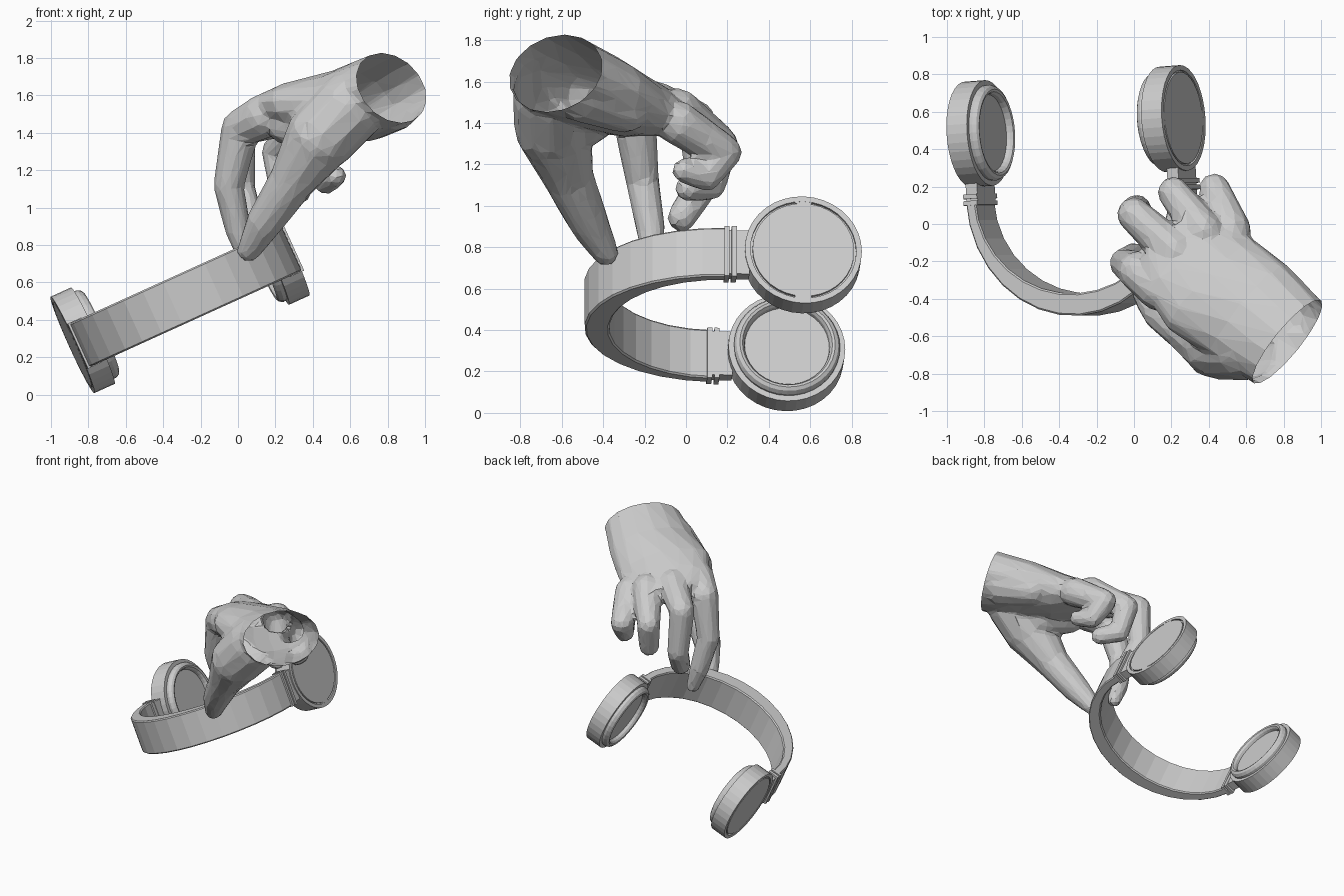
import bpy, bmesh
from math import sin, cos, pi
from mathutils import Vector, Matrix

if "Cube" in bpy.data.objects:
    bpy.data.objects.remove(bpy.data.objects["Cube"], do_unlink=True)

grey = bpy.data.materials.new("plain_grey")
grey.use_nodes = True
grey.diffuse_color = (0.6, 0.6, 0.6, 1)
grey.node_tree.nodes["Principled BSDF"].inputs["Base Color"].default_value = (0.6, 0.6, 0.6, 1)

# Tilted frame of the headphones: across, towards the cups, band width
across = Vector((0.908, 0.07, 0.412)).normalized()
width = across.cross(Vector((0, 1, 0))).normalized()
along = width.cross(across)
frame = Matrix((across, along, width)).transposed().to_4x4()
frame.translation = (-0.31, 0.523, 0.527)
CUP = 0.573
DROP = -0.018


def finish(name, bm, matrix=None):
    bmesh.ops.recalc_face_normals(bm, faces=bm.faces)
    mesh = bpy.data.meshes.new(name)
    bm.to_mesh(mesh)
    bm.free()
    mesh.materials.append(grey)
    obj = bpy.data.objects.new(name, mesh)
    bpy.context.collection.objects.link(obj)
    if matrix:
        obj.matrix_world = matrix
    return obj


def bridge(bm, rings):
    """Join equal point rings into a capped solid."""
    loops = [[bm.verts.new(p) for p in ring] for ring in rings]
    n = len(loops[0])
    for a, b in zip(loops, loops[1:]):
        for i in range(n):
            j = (i + 1) % n
            bm.faces.new((a[i], a[j], b[j], b[i]))
    bm.faces.new(loops[0])
    bm.faces.new(loops[-1])


def box(name, centre, size):
    bm = bmesh.new()
    bmesh.ops.create_cube(bm, size=1, matrix=Matrix.Translation(centre) @ Matrix.Diagonal((*size, 1)))
    return finish(name, bm, frame)


# Headband: half ellipse, thicker in the middle
bm = bmesh.new()
rings = []
STEPS = 16
low, high = DROP - 0.128, DROP + 0.128
for i in range(STEPS + 1):
    t = pi * i / STEPS
    outer = (0.626 * cos(t), -0.36 - 0.655 * sin(t))
    inner = (0.57 * cos(t), -0.36 - 0.535 * sin(t))
    rings.append([(*outer, low), (*outer, high), (*inner, high), (*inner, low)])
bridge(bm, rings)
band = finish("headband", bm, frame)
edge = band.modifiers.new("edge", "BEVEL")
edge.width = 0.008
edge.limit_method = "ANGLE"
edge.angle_limit = 0.8

# Ear cups: turned profile of (outward offset, radius), cushion first
cup_profile = [(-0.07, 0.205), (-0.09, 0.208), (-0.105, 0.218), (-0.109, 0.231),
               (-0.1, 0.247), (-0.08, 0.257), (-0.06, 0.255), (-0.06, 0.283),
               (0.06, 0.283), (0.06, 0.256), (0.045, 0.256), (0.045, 0.246), (0.06, 0.246)]
SIDES = 36
for side, label in ((1, "left"), (-1, "right")):
    bm = bmesh.new()
    bridge(bm, [[(side * (CUP + d), r * cos(2 * pi * k / SIDES), r * sin(2 * pi * k / SIDES))
                 for k in range(SIDES)] for d, r in cup_profile])
    finish(label + "_ear_cup", bm, frame)
    for end in (1, -1):
        box(label + "_groove_bridge", (side * (CUP + 0.0525), 0, end * 0.251), (0.014, 0.08, 0.014))
    # Hinge between band and cup, ending inside the cup wall
    box(label + "_hinge_neck", (side * 0.592, -0.315, DROP), (0.066, 0.11, 0.23))
    for v in (-0.37, -0.335):
        box(label + "_hinge_collar", (side * 0.596, v, DROP), (0.08, 0.024, 0.264))

# Hand: palm loft and tapered finger segments, fused into one faceted skin
arm = Vector((0.726, -0.59, 0.345)).normalized()
bm = bmesh.new()
palm = [((1.0, -0.78, 1.725), (0.63, 0.77, 0), 0.28, 0.2),
        ((0.82, -0.63, 1.64), (0.63, 0.77, 0), 0.285, 0.2),
        ((0.62, -0.47, 1.56), (0.63, 0.77, -0.05), 0.32, 0.19),
        ((0.42, -0.33, 1.505), (0.7, 0.68, -0.2), 0.34, 0.17),
        ((0.3, -0.19, 1.475), (0.75, 0.62, -0.25), 0.31, 0.128),
        ((0.21, -0.05, 1.445), (0.75, 0.62, -0.25), 0.24, 0.088)]
rings = []
for centre, lateral, a, b in palm:
    lat = Vector(lateral).normalized()
    up = arm.cross(lat).normalized()
    rings.append([Vector(centre) + lat * a * cos(k * pi / 8) + up * b * sin(k * pi / 8)
                  for k in range(16)])
bridge(bm, rings)

digits = {
    "thumb": [(0.6, -0.645, 1.545, 0.195), (0.44, -0.64, 1.375, 0.19), (0.28, -0.565, 1.13, 0.122),
              (0.14, -0.47, 0.92, 0.098), (0.06, -0.39, 0.775, 0.066)],
    "thumb_web": [(0.45, -0.5, 1.42, 0.14), (0.27, -0.42, 1.44, 0.11)],
    "palm_heel": [(0.82, -0.5, 1.56, 0.16), (0.7, -0.3, 1.47, 0.12)],
    "index": [(0.14, -0.35, 1.49, 0.12), (0.015, -0.25, 1.425, 0.105), (-0.05, -0.21, 1.12, 0.082),
              (0.0, -0.17, 0.88, 0.07), (0.05, -0.16, 0.73, 0.05)],
    "middle": [(0.22, -0.15, 1.49, 0.115), (0.0, 0.05, 1.42, 0.092), (0.015, 0.08, 1.1, 0.078),
               (0.06, -0.02, 0.945, 0.072)],
    "ring": [(0.37, -0.04, 1.46, 0.11), (0.21, 0.17, 1.3, 0.085), (0.24, 0.12, 1.1, 0.073),
             (0.33, 0.01, 1.085, 0.065)],
    "little": [(0.52, -0.04, 1.4, 0.11), (0.43, 0.185, 1.26, 0.086), (0.47, 0.1, 1.14, 0.07),
               (0.52, -0.01, 1.17, 0.06)]}
for joints in digits.values():
    for x, y, z, r in joints:
        bmesh.ops.create_icosphere(bm, subdivisions=2, radius=r, matrix=Matrix.Translation((x, y, z)))
    for p, q in zip(joints, joints[1:]):
        a, b = Vector(p[:3]), Vector(q[:3])
        turn = (b - a).to_track_quat("Z", "Y").to_matrix().to_4x4()
        bmesh.ops.create_cone(bm, cap_ends=True, segments=12, radius1=p[3], radius2=q[3],
                              depth=(b - a).length, matrix=Matrix.Translation((a + b) / 2) @ turn)
source = finish("hand_source", bm)
fuse = source.modifiers.new("fuse", "REMESH")
fuse.mode = "VOXEL"
fuse.voxel_size = 0.018
soften = source.modifiers.new("soften", "SMOOTH")
soften.iterations = 3
facet = source.modifiers.new("facet", "DECIMATE")
facet.ratio = 0.06

# Bake the skin, keep only its outer shell and cut the wrist open
bpy.context.view_layer.update()
skin = bpy.data.meshes.new_from_object(source.evaluated_get(bpy.context.evaluated_depsgraph_get()))
bpy.data.objects.remove(source, do_unlink=True)
bm = bmesh.new()
bm.from_mesh(skin)
queue = [max(bm.verts, key=lambda v: v.co.x)]
shell = set(queue)
while queue:
    v = queue.pop()
    for e in v.link_edges:
        other = e.other_vert(v)
        if other not in shell:
            shell.add(other)
            queue.append(other)
bmesh.ops.delete(bm, geom=[v for v in bm.verts if v not in shell], context="VERTS")
bmesh.ops.bisect_plane(bm, geom=bm.verts[:] + bm.edges[:] + bm.faces[:],
                       plane_co=(0.82, -0.63, 1.64), plane_no=arm, clear_outer=True)
for f in bm.faces:
    f.smooth = False
finish("hand", bm)
